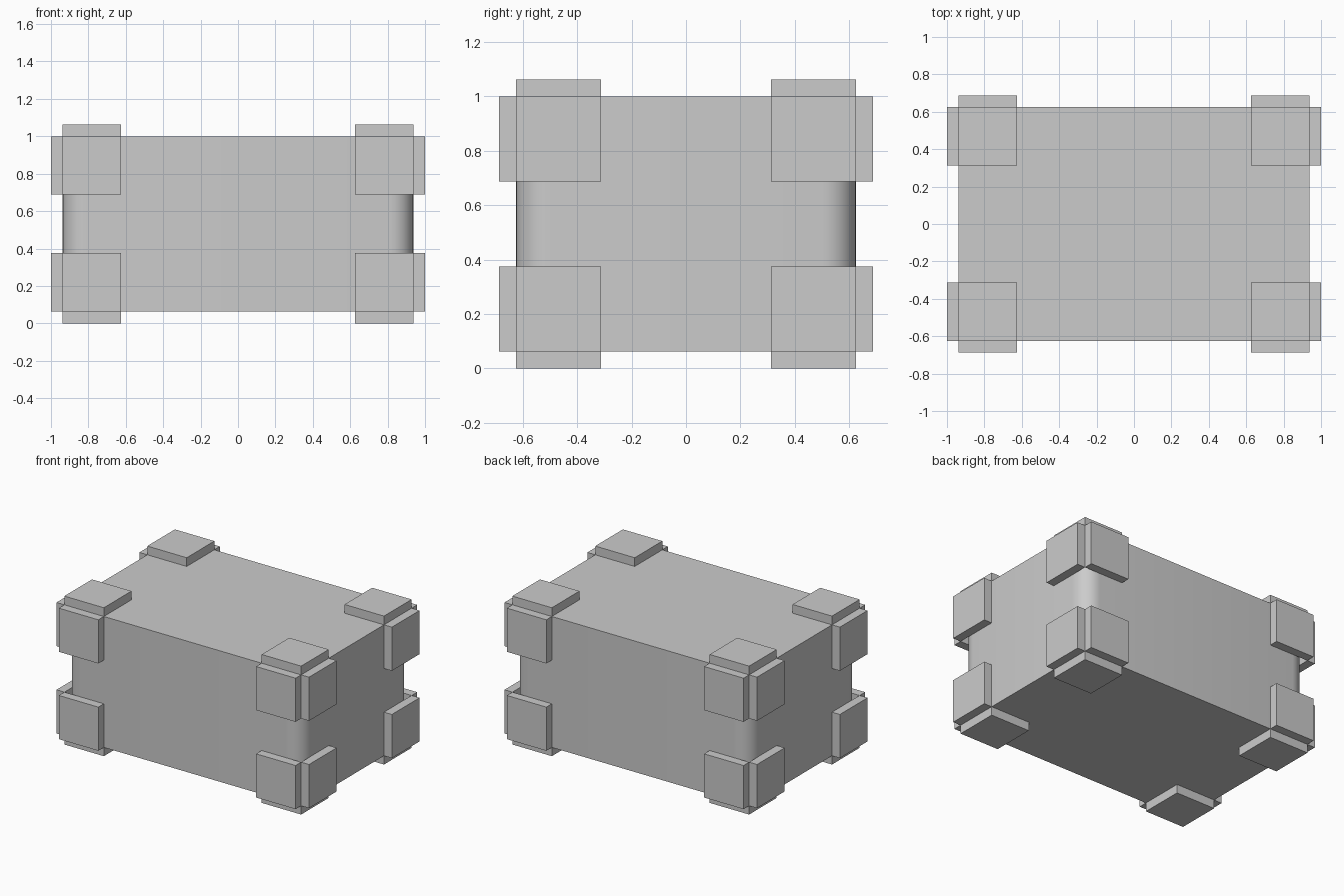
import bpy
import bmesh
from mathutils import Vector

if "Cube" in bpy.data.objects:
    bpy.data.objects.remove(bpy.data.objects["Cube"], do_unlink=True)

grey = bpy.data.materials.new("plain grey")
grey.use_nodes = True
colour = (0.6, 0.6, 0.6, 1)
grey.diffuse_color = colour
grey.node_tree.nodes["Principled BSDF"].inputs["Base Color"].default_value = colour

BODY = Vector((1.875, 1.25, 0.9375))   # full size of the crate body
PAD = 0.3125                           # side of each square pad
THICK = 0.0625                         # pad thickness
RADIUS = 0.125                         # rounding of the upright corners
CENTRE = Vector((0, 0, THICK + BODY.z / 2))


def add_box(name, centre, size, radius=0):
    """Box with optionally rounded upright edges."""
    bm = bmesh.new()
    bmesh.ops.create_cube(bm, size=1)
    bmesh.ops.scale(bm, vec=size, verts=bm.verts)
    if radius:
        upright = [e for e in bm.edges
                   if abs(e.verts[0].co.z - e.verts[1].co.z) > 0.1]
        bmesh.ops.bevel(bm, geom=upright, offset=radius, segments=8,
                        profile=0.5, affect='EDGES')
        # Smooth the walls, keep top and bottom rims crisp
        for f in bm.faces:
            f.smooth = abs(f.normal.z) < 0.5
        for e in bm.edges:
            e.smooth = not any(abs(f.normal.z) > 0.5 for f in e.link_faces)
    mesh = bpy.data.meshes.new(name)
    bm.to_mesh(mesh)
    bm.free()
    mesh.materials.append(grey)
    obj = bpy.data.objects.new(name, mesh)
    obj.location = centre
    bpy.context.collection.objects.link(obj)
    return obj


# Crate body
add_box("crate_body", CENTRE, BODY, RADIUS)

# Three square pads on each of the eight corners, one per face direction
for sx, side in ((-1, "right"), (1, "left")):
    for sy, end in ((-1, "front"), (1, "back")):
        for sz, level in ((-1, "lower"), (1, "upper")):
            signs = Vector((sx, sy, sz))
            for axis, facing in enumerate(("side", "end", "cap")):
                size = Vector((PAD, PAD, PAD))
                size[axis] = THICK
                offset = (BODY - size) / 2
                offset[axis] = (BODY[axis] + THICK) / 2
                add_box(f"{level}_{end}_{side}_{facing}_pad",
                        CENTRE + offset * signs, size)
